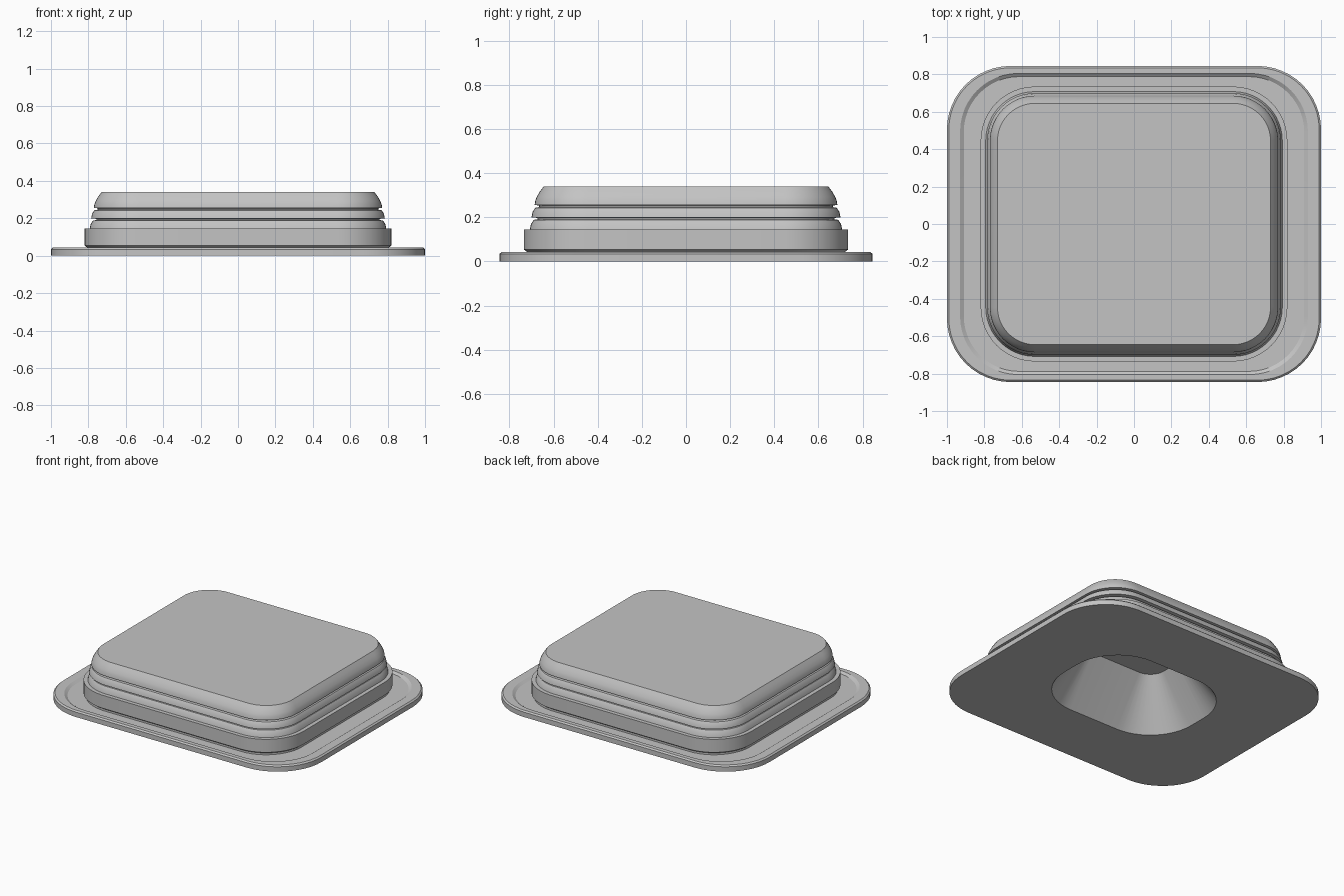
import bpy
import bmesh
import math

if "Cube" in bpy.data.objects:
    bpy.data.objects.remove(bpy.data.objects["Cube"], do_unlink=True)

CORNER_STEPS = 12

grey = bpy.data.materials.new("plain_grey")
grey.use_nodes = True
grey.diffuse_color = (0.55, 0.55, 0.55, 1)
grey.node_tree.nodes["Principled BSDF"].inputs["Base Color"].default_value = (0.55, 0.55, 0.55, 1)


def rounded_loop(bm, half_x, half_y, radius, z):
    """Counter-clockwise rounded rectangle of vertices."""
    verts = []
    for quarter, (sx, sy) in enumerate([(1, 1), (-1, 1), (-1, -1), (1, -1)]):
        for step in range(CORNER_STEPS + 1):
            a = math.pi / 2 * (quarter + step / CORNER_STEPS)
            verts.append(bm.verts.new((sx * (half_x - radius) + radius * math.cos(a),
                                       sy * (half_y - radius) + radius * math.sin(a), z)))
    return verts


def loft(name, sections, cap_first=False, cap_last=False):
    """Skin a stack of rounded rectangles, optionally closing its ends."""
    bm = bmesh.new()
    loops = [rounded_loop(bm, *s) for s in sections]
    n = len(loops[0])
    for a, b in zip(loops, loops[1:]):
        for i in range(n):
            j = (i + 1) % n
            bm.faces.new((a[i], a[j], b[j], b[i]))
    if cap_first:
        bm.faces.new(loops[0][::-1])
    if cap_last:
        bm.faces.new(loops[-1])
    mesh = bpy.data.meshes.new(name)
    bm.to_mesh(mesh)
    bm.free()
    mesh.materials.append(grey)
    obj = bpy.data.objects.new(name, mesh)
    bpy.context.collection.objects.link(obj)
    bpy.ops.object.select_all(action="DESELECT")
    obj.select_set(True)
    bpy.context.view_layer.objects.active = obj
    bpy.ops.object.shade_smooth_by_angle(angle=math.radians(25))
    return obj


# Flange: tapered cavity, flat underside, outer edge, recessed top
loft("flange_and_cavity", [
    (0.30, 0.175, 0.11, 0.315),
    (0.525, 0.40, 0.335, 0.0),
    (1.0, 0.845, 0.34, 0.0),
    (1.0, 0.845, 0.34, 0.034),
    (0.99, 0.835, 0.33, 0.043),
    (0.93, 0.805, 0.31, 0.043),
    (0.91, 0.788, 0.295, 0.03),
    (0.79, 0.705, 0.26, 0.03),
], cap_first=True)

# Body: collar, two ribbed bands, chamfered crown
body_profile = [
    (0.805, 0.03), (0.805, 0.043), (0.82, 0.054), (0.82, 0.145),
    (0.793, 0.145), (0.787, 0.17), (0.775, 0.188), (0.757, 0.191), (0.757, 0.197),
    (0.785, 0.20), (0.78, 0.225), (0.768, 0.243), (0.75, 0.246), (0.75, 0.253),
    (0.771, 0.256), (0.768, 0.275), (0.761, 0.293), (0.747, 0.317), (0.73, 0.34),
]
loft("plug_body", [(x, x - 0.085, x - 0.53, z) for x, z in body_profile], cap_last=True)
